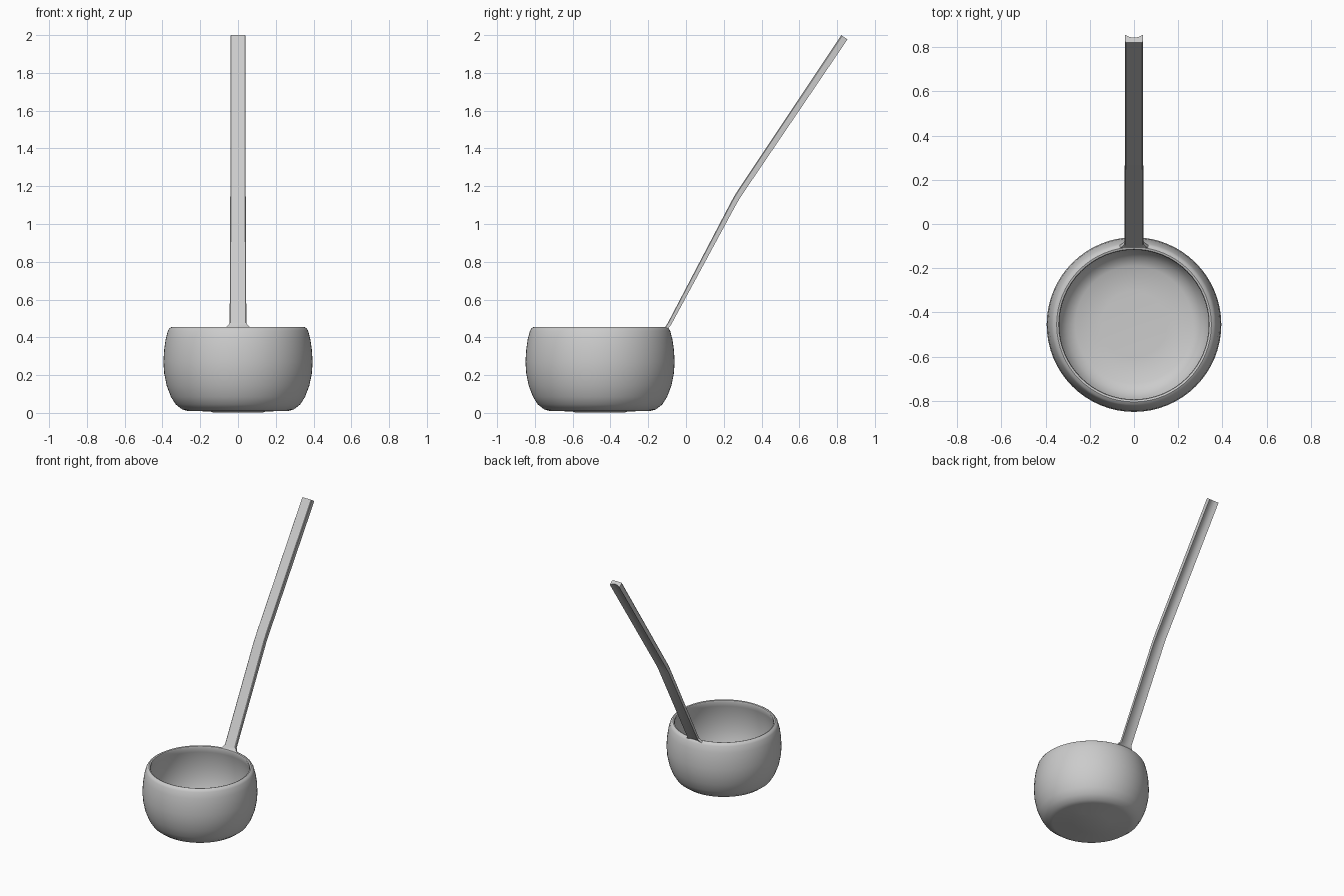
import bpy, bmesh, math
from mathutils import Vector

if "Cube" in bpy.data.objects:
    bpy.data.objects.remove(bpy.data.objects["Cube"])


def make_object(name, bm, angle):
    bmesh.ops.recalc_face_normals(bm, faces=bm.faces)
    mesh = bpy.data.meshes.new(name)
    bm.to_mesh(mesh)
    bm.free()
    ob = bpy.data.objects.new(name, mesh)
    bpy.context.collection.objects.link(ob)
    bpy.context.view_layer.objects.active = ob
    ob.select_set(True)
    bpy.ops.object.shade_smooth_by_angle(angle=math.radians(angle))
    ob.select_set(False)
    return ob


# Bowl: closed wall profile (radius, height) turned around its own axis
profile = [(0, 0.002), (0.13, 0.002), (0.15, 0.008), (0.265, 0.01), (0.295, 0.018),
           (0.33, 0.045), (0.355, 0.085), (0.378, 0.145), (0.391, 0.21),
           (0.395, 0.27), (0.391, 0.335), (0.383, 0.39), (0.371, 0.435),
           (0.363, 0.448), (0.35, 0.456), (0.341, 0.453), (0.338, 0.445),
           (0.35, 0.405), (0.362, 0.335), (0.366, 0.27), (0.362, 0.21),
           (0.35, 0.15), (0.33, 0.1), (0.305, 0.065), (0.265, 0.042),
           (0.15, 0.035), (0, 0.035)]
bm = bmesh.new()
verts = [bm.verts.new((r, 0, z)) for r, z in profile]
edges = [bm.edges.new(pair) for pair in zip(verts, verts[1:])]
bmesh.ops.spin(bm, geom=verts + edges, cent=(0, 0, 0), axis=(0, 0, 1),
               angle=2 * math.pi, steps=64)
bmesh.ops.remove_doubles(bm, verts=bm.verts, dist=0.0001)
bowl = make_object("bowl", bm, 40)
bowl.location.y = -0.455

# Handle: grooved-back section swept along a bent path
# Stations: front y, front z, half width, thickness
stations = [(-0.112, 0.450, 0.068, 0.016), (-0.106, 0.461, 0.056, 0.018),
            (-0.096, 0.477, 0.044, 0.02), (0.235, 1.11, 0.042, 0.03),
            (0.257, 1.15, 0.041, 0.031), (0.282, 1.19, 0.041, 0.032),
            (0.822, 2.0, 0.04, 0.04)]
section = [(-0.9, 0), (0.9, 0), (1, 0.15), (1, 1), (0.5, 0.72), (0, 0.62),
           (-0.5, 0.72), (-1, 1), (-1, 0.15)]
bm = bmesh.new()
rings = []
for i, (y, z, w, t) in enumerate(stations):
    a = stations[max(i - 1, 0)]
    b = stations[min(i + 1, len(stations) - 1)]
    d = Vector((b[0] - a[0], b[1] - a[1])).normalized()
    rings.append([bm.verts.new((u * w, y + d.y * v * t, z - d.x * v * t))
                  for u, v in section])
n = len(section)
for lo, hi in zip(rings, rings[1:]):
    for k in range(n):
        bm.faces.new((lo[k], lo[(k + 1) % n], hi[(k + 1) % n], hi[k]))
bm.faces.new(rings[0])
bm.faces.new(rings[-1])
make_object("handle", bm, 30)
